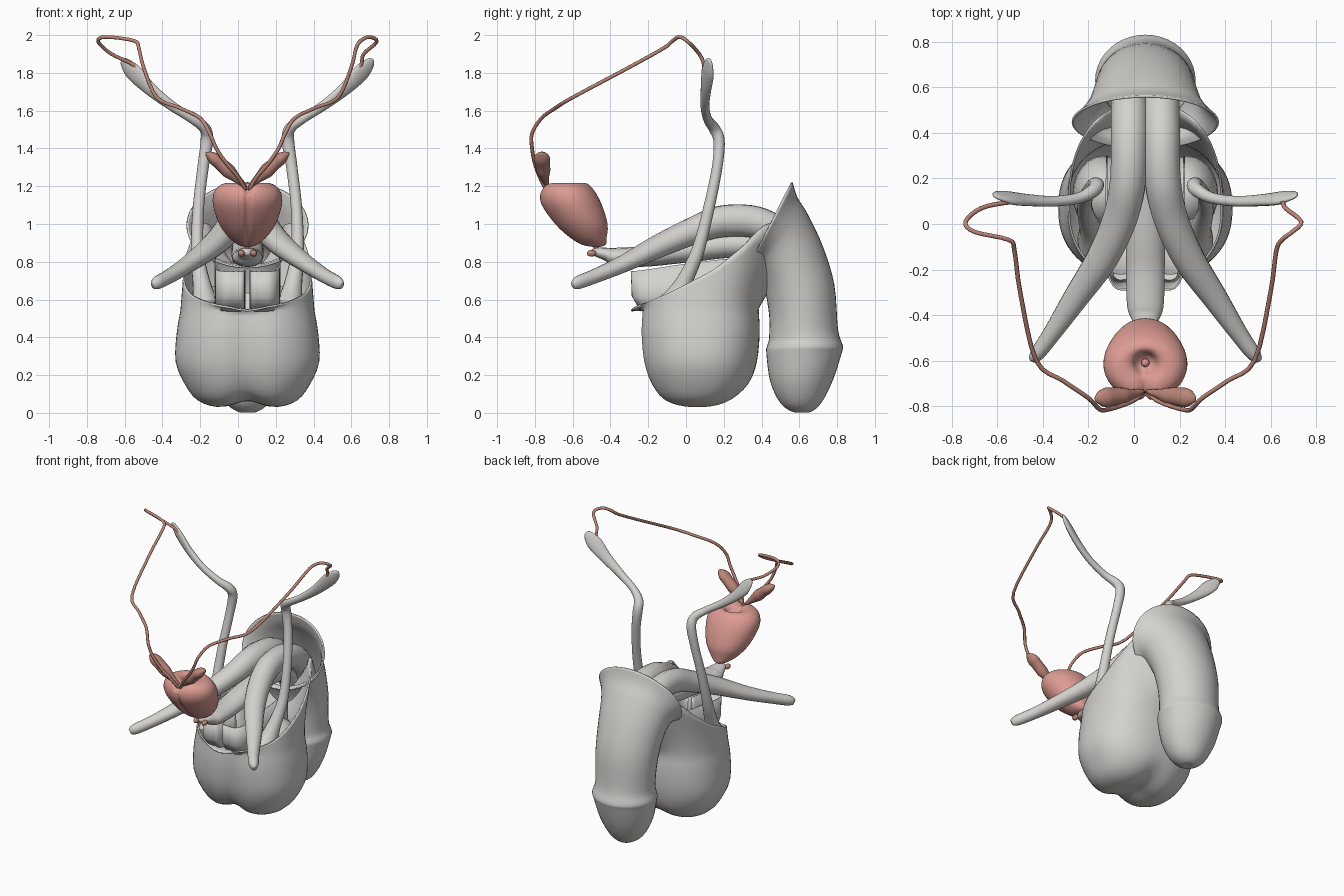
import bpy, bmesh, math
from mathutils import Vector

CX = 0.05  # symmetry plane of the body


def material(name, rgb):
    m = bpy.data.materials.new(name)
    m.diffuse_color = (*rgb, 1)
    return m


GREY = material("warm_grey", (0.66, 0.645, 0.62))
PINK = material("pink", (0.73, 0.335, 0.295))
BROWN = material("dusky_brown", (0.50, 0.24, 0.19))


def spline(rows, n):
    """Catmull-Rom interpolation through rows of numbers, n steps per span."""
    out = []
    for i in range(len(rows) - 1):
        a, b, c, d = (rows[max(i - 1, 0)], rows[i], rows[i + 1], rows[min(i + 2, len(rows) - 1)])
        for k in range(n):
            t = k / n
            out.append([0.5 * (2 * q + (r - p) * t + (2 * p - 5 * q + 4 * r - s) * t * t
                               + (3 * q - p - 3 * r + s) * t ** 3) for p, q, r, s in zip(a, b, c, d)])
    return out + [list(rows[-1])]


def loft(name, rings, mat, closed=True, cap_start=True, cap_end=True, thick=0):
    """Skin a list of point rings."""
    bm = bmesh.new()
    vs = [[bm.verts.new(p) for p in r] for r in rings]
    n = len(vs[0])
    for a, b in zip(vs, vs[1:]):
        for i in range(n if closed else n - 1):
            j = (i + 1) % n
            bm.faces.new((a[i], a[j], b[j], b[i]))
    if cap_start:
        bm.faces.new(vs[0])
    if cap_end:
        bm.faces.new(vs[-1])
    bmesh.ops.recalc_face_normals(bm, faces=bm.faces)
    me = bpy.data.meshes.new(name)
    bm.to_mesh(me)
    bm.free()
    me.materials.append(mat)
    ob = bpy.data.objects.new(name, me)
    bpy.context.collection.objects.link(ob)
    for p in me.polygons:
        p.use_smooth = True
    if thick:
        mod = ob.modifiers.new("thickness", "SOLIDIFY")
        mod.thickness = thick
        mod.offset = 0
    return ob


def tube(name, pts, mat, side=1, ref=(0, 1, 0), n=6, seg=16):
    """Tube through (distance from symmetry plane, y, z, radius a, radius b)."""
    rows = spline(pts, n)
    P = [Vector((CX + side * r[0], r[1], r[2])) for r in rows]
    v, rings = Vector(ref), []
    for i, p in enumerate(P):
        t = (P[min(i + 1, len(P) - 1)] - P[max(i - 1, 0)]).normalized()
        v = (v - t * v.dot(t)).normalized()
        u = t.cross(v)
        ra, rb = max(rows[i][3], 0.002), max(rows[i][4], 0.002)
        rings.append([p + u * ra * math.cos(2 * math.pi * k / seg) + v * rb * math.sin(2 * math.pi * k / seg)
                      for k in range(seg)])
    return loft(name, rings, mat)


def ball(name, loc, scale, mat):
    bpy.ops.mesh.primitive_uv_sphere_add(segments=24, ring_count=14, location=loc)
    ob = bpy.context.object
    ob.name = name
    ob.scale = scale
    ob.data.materials.append(mat)
    bpy.ops.object.shade_smooth()
    return ob


def gauss(x, w):
    return math.exp(-(x / w) ** 2)


def spow(x, e):
    return math.copysign(abs(x) ** e, x)


def rim_height(y):
    tab = [(-0.3, 0.56), (-0.24, 0.57), (-0.1, 0.63), (0, 0.68), (0.15, 0.76), (0.3, 0.88), (0.38, 0.97), (0.47, 1.08)]
    for (a, za), (b, zb) in zip(tab, tab[1:]):
        if y <= b:
            return za + (zb - za) * (max(y, a) - a) / (b - a)
    return tab[-1][1]


# scrotum: open sack with a centre groove, a front lip and a rim rising to the back
levels = spline([(0.035, 0.03, 0.06, 0.02), (0.035, 0.16, 0.06, 0.10), (0.07, 0.26, 0.06, 0.19),
                 (0.15, 0.325, 0.07, 0.26), (0.27, 0.375, 0.07, 0.30), (0.42, 0.37, 0.07, 0.315),
                 (0.54, 0.35, 0.07, 0.31)], 3)
rings, SEG = [], 64
for k in range(len(levels) + 8):
    z0, a, cy, b = levels[min(k, len(levels) - 1)]
    t = max(0, k - len(levels) + 1) / 8
    ring = []
    for i in range(SEG):
        th = 2 * math.pi * i / SEG
        c, s = spow(math.cos(th), 0.85), spow(math.sin(th), 0.85)
        dx, y = a * c * (1 - 0.04 * t), cy + b * s
        g = gauss(dx, 0.09)
        if s < 0:
            y += 0.03 * g * (-s) * (1 - t) - 0.05 * t * t * gauss(dx, 0.17)
        else:
            y += 0.15 * t * t * s
        top = rim_height(y) - 0.32 * max(0, math.sin(th)) ** 8 - 0.02 * g * (s < 0)
        z = z0 + 0.04 * g * max(0, 1 - z0 / 0.25) + t * (top - z0)
        ring.append((CX + dx, y, z))
    rings.append(ring)
loft("scrotum", rings, GREY, cap_end=False, thick=0.01)

# penis skin: rings given by lower point, upper point (y, z) and half width
rows = spline([(0.33, 0.77, 0.56, 1.22, 0.32), (0.365, 0.78, 0.585, 1.14, 0.285), (0.385, 0.75, 0.64, 1.05, 0.25),
               (0.42, 0.66, 0.72, 0.88, 0.225), (0.445, 0.52, 0.78, 0.68, 0.21), (0.445, 0.40, 0.80, 0.44, 0.20),
               (0.435, 0.355, 0.825, 0.355, 0.215), (0.43, 0.32, 0.82, 0.32, 0.21), (0.45, 0.17, 0.775, 0.18, 0.175),
               (0.50, 0.06, 0.715, 0.06, 0.115), (0.56, 0.012, 0.66, 0.01, 0.05), (0.60, 0.01, 0.62, 0.01, 0.01)], 4)
rings = []
for y0, z0, y1, z1, w in rows:
    ring = []
    for i in range(40):
        th = 2 * math.pi * i / 40
        f = 0.5 + 0.5 * math.cos(th)
        ring.append((CX + w * math.sin(th), y0 + (y1 - y0) * f, z0 + (z1 - z0) * f))
    rings.append(ring)
loft("penis_skin", rings, GREY, cap_start=False, thick=0.01)

# corpus spongiosum with its bulb
tube("corpus_spongiosum", [(0, -0.50, 0.85, 0.015, 0.015), (0, -0.47, 0.85, 0.04, 0.025), (0, -0.42, 0.84, 0.06, 0.035),
                           (0, -0.36, 0.825, 0.08, 0.05), (0, -0.2, 0.83, 0.085, 0.055), (0, 0, 0.86, 0.085, 0.065),
                           (0, 0.3, 0.89, 0.08, 0.07), (0, 0.5, 0.82, 0.08, 0.08), (0, 0.58, 0.6, 0.08, 0.08)],
     GREY, ref=(0, 0, 1))

for s, tag in ((-1, "left"), (1, "right")):
    # erectile bodies, joined at the back and spreading to the front
    tube("corpus_cavernosum_" + tag,
         [(0.50, -0.595, 0.675, 0.015, 0.02), (0.475, -0.57, 0.69, 0.032, 0.035), (0.41, -0.48, 0.725, 0.04, 0.038),
          (0.31, -0.33, 0.79, 0.055, 0.045), (0.19, -0.15, 0.88, 0.07, 0.06), (0.11, 0.03, 0.96, 0.077, 0.072),
          (0.075, 0.2, 1.015, 0.08, 0.085), (0.07, 0.4, 1.0, 0.082, 0.085), (0.07, 0.55, 0.88, 0.08, 0.08),
          (0.07, 0.64, 0.6, 0.075, 0.075)], GREY, s, ref=(0, 0, 1))
    # testis
    ball("testis_" + tag, (CX + s * 0.185, 0.13, 0.43), (0.135, 0.17, 0.24), GREY)
    # spermatic cord ending in a flat paddle
    tube("spermatic_cord_" + tag,
         [(0.22, -0.06, 0.56, 0.08, 0.11), (0.24, -0.02, 0.67, 0.05, 0.05), (0.265, 0.06, 0.85, 0.035, 0.035),
          (0.26, 0.12, 1.08, 0.03, 0.03), (0.235, 0.165, 1.3, 0.03, 0.028), (0.215, 0.175, 1.44, 0.033, 0.03),
          (0.225, 0.15, 1.505, 0.03, 0.03), (0.29, 0.115, 1.555, 0.025, 0.024), (0.40, 0.10, 1.625, 0.027, 0.022),
          (0.51, 0.105, 1.71, 0.037, 0.022), (0.60, 0.115, 1.80, 0.05, 0.02), (0.65, 0.123, 1.855, 0.03, 0.012),
          (0.665, 0.125, 1.87, 0.008, 0.006)], GREY, s)
    # inner lining sheet showing above the front rim
    path = [(0.015, -0.12, 0.76), (0.02, -0.27, 0.75), (0.06, -0.285, 0.75), (0.13, -0.28, 0.75),
            (0.165, -0.2, 0.76), (0.17, 0.0, 0.79), (0.17, 0.25, 0.82)]
    loft("inner_lining_" + tag, [[(CX + s * d, y, z), (CX + s * d, y + 0.005, 0.62), (CX + s * d, y + 0.05, 0.54)]
                                 for d, y, z in spline(path, 4)],
         GREY, closed=False, cap_start=False, cap_end=False, thick=0.008)
    # seminal vesicle, lumpy and leaf shaped
    ves = spline([(0.01, -0.735, 1.20, 0.008, 0.008), (0.05, -0.745, 1.235, 0.022, 0.02),
                  (0.10, -0.755, 1.28, 0.036, 0.035), (0.15, -0.76, 1.325, 0.035, 0.042),
                  (0.195, -0.765, 1.36, 0.026, 0.036), (0.22, -0.77, 1.375, 0.006, 0.01)], 2)
    ves = [(*r[:3], r[3] * (1 + 0.05 * math.sin(i * 2)), r[4] * (1 + 0.05 * math.sin(i * 2))) for i, r in enumerate(ves)]
    tube("seminal_vesicle_" + tag, ves, BROWN, s, n=3)
    # vas deferens, a thin duct looping over to the paddle
    far = 0.79 if s < 0 else 0.685
    duct = [(0.01, -0.74, 1.18), (0.05, -0.775, 1.25), (0.11, -0.80, 1.32), (0.165, -0.815, 1.40),
            (0.20, -0.815, 1.48), (0.25, -0.765, 1.56), (0.36, -0.69, 1.615), (0.48, -0.60, 1.67),
            (0.55, -0.30, 1.83), (0.575, -0.12, 1.93), (0.60, -0.07, 1.97), (far - 0.04, -0.035, 1.99),
            (far, 0.01, 1.965), (far - 0.07, 0.07, 1.90), (0.60, 0.095, 1.84), (0.54, 0.095, 1.76)]
    tube("vas_deferens_" + tag, [(*p, 0.010, 0.010) for p in duct], BROWN, s, n=4, seg=8)
    # small bulbourethral gland
    ball("bulbourethral_gland_" + tag, (CX + s * 0.033, -0.50, 0.845), (0.018, 0.025, 0.018), BROWN)

# prostate: heart-shaped body with centre groove and a funnel at the top
rows = spline([(0.878, -0.475, 0.012, 0.015), (0.89, -0.49, 0.05, 0.065), (0.93, -0.52, 0.10, 0.10),
               (1.0, -0.555, 0.15, 0.14), (1.1, -0.605, 0.182, 0.16), (1.165, -0.625, 0.178, 0.147),
               (1.205, -0.63, 0.145, 0.12), (1.218, -0.625, 0.10, 0.085), (1.205, -0.615, 0.06, 0.055),
               (1.17, -0.61, 0.038, 0.035), (1.15, -0.61, 0.01, 0.01)], 3)
rings = []
for k, (z, cy, a, b) in enumerate(rows):
    ring = []
    for i in range(96):
        th = 2 * math.pi * i / 96
        dx, dy = a * math.cos(th), b * math.sin(th)
        f = max(0, -math.sin(th)) * min(1, a / 0.1)
        ring.append((CX + dx, cy + dy + 0.02 * gauss(dx, 0.012) * f, z - 0.02 * gauss(dx, 0.03) * f * (z > 1.17)))
    rings.append(ring)
loft("prostate", rings, PINK)

# urethra stem between prostate and bulb, and its opening in the funnel
tube("urethra", [(0, -0.48, 0.91, 0.018, 0.018), (0, -0.475, 0.87, 0.014, 0.014), (0, -0.46, 0.845, 0.014, 0.014)],
     BROWN)
ball("bladder_opening", (CX, -0.61, 1.165), (0.018, 0.018, 0.018), PINK)
